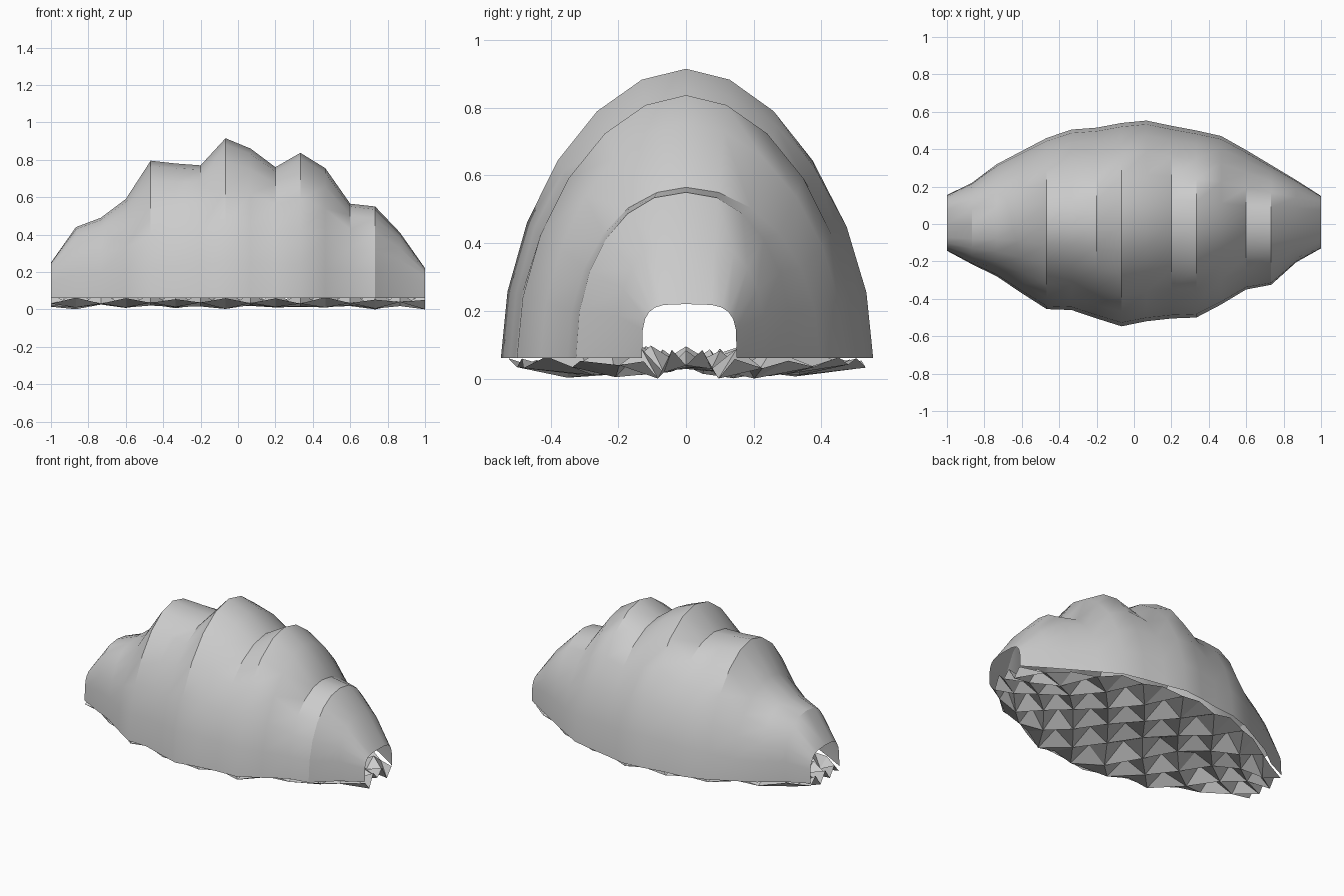
import bpy, bmesh, random
from math import sin, cos, pi

cube = bpy.data.objects.get("Cube")
if cube:
    bpy.data.objects.remove(cube)

random.seed(4)
RIM = 0.06      # height of the shell's lower edge
ARC = 12        # segments over the shell
ROWS = 6        # segments across the underside

# Ridge height, front half-width and back half-width at even stations along x
heights = [.25, .44, .49, .59, .795, .78, .77, .915, .86, .76, .837, .755, .565, .55, .41, .22]
fronts = [.143, .215, .28, .37, .455, .46, .505, .547, .52, .505, .50, .43, .35, .325, .205, .13]
backs = [.155, .22, .32, .39, .46, .505, .515, .54, .553, .525, .50, .47, .395, .315, .235, .15]
LAST = len(heights) - 1

gray = bpy.data.materials.new("warm_gray")
gray.use_nodes = True
color = (0.6, 0.6, 0.6, 1)
gray.diffuse_color = color
gray.node_tree.nodes["Principled BSDF"].inputs["Base Color"].default_value = color


def station_x(i):
    return -1 + 2 * i / LAST


def loft(name, point, columns, faceted):
    """Bridge a row of points at every station into one sheet."""
    bm = bmesh.new()
    rows = [[bm.verts.new(point(i, j)) for j in range(columns + 1)] for i in range(LAST + 1)]
    for i in range(LAST):
        for j in range(columns):
            a, b, c, d = rows[i][j], rows[i + 1][j], rows[i + 1][j + 1], rows[i][j + 1]
            if not faceted:
                bm.faces.new((a, b, c, d))
                continue
            # Fold each cell along its low diagonal, facing down
            if (i + j) % 2:
                a, b, c, d = b, c, d, a
            bm.faces.new((c, b, a))
            bm.faces.new((d, c, a))
    mesh = bpy.data.meshes.new(name)
    bm.to_mesh(mesh)
    bm.free()
    mesh.materials.append(gray)
    obj = bpy.data.objects.new(name, mesh)
    bpy.context.collection.objects.link(obj)
    return obj


def shell_point(i, j):
    """Arched section, boxier at the open ends, whose ridges fade down the sides."""
    t = pi * j / ARC - pi / 2
    x = station_x(i)
    power = 1.06 - 0.55 * max(0, (abs(x) - 0.55) / 0.45) ** 1.5
    s, c = abs(sin(t)) ** power, max(0, cos(t)) ** power
    y = -fronts[i] * s if t < 0 else backs[i] * s
    swell = 0.23 + 0.65 * (1 - x * x)
    height = swell + (heights[i] - swell) * max(0, cos(t))
    return x, y, RIM + (height - RIM) * c


def underside_point(i, j):
    """Alternating peaks and dips, shallower at the rim and along the middle."""
    u = 2 * j / ROWS - 1
    y = 0.96 * u * (fronts[i] if u < 0 else backs[i])
    if abs(u) > 0.9:
        low, high = 0.035, 0.058
    else:
        low, high = 0.036 - 0.045 * abs(u), 0.09
    z = high if (i + j) % 2 else low
    return station_x(i), y, max(0, z + random.uniform(-0.008, 0.008))


shell = loft("ridged_shell", shell_point, ARC, False)
bpy.ops.object.select_all(action='DESELECT')
shell.select_set(True)
bpy.context.view_layer.objects.active = shell
bpy.ops.object.shade_smooth_by_angle(angle=pi / 6)
loft("faceted_underside", underside_point, ROWS, True)
